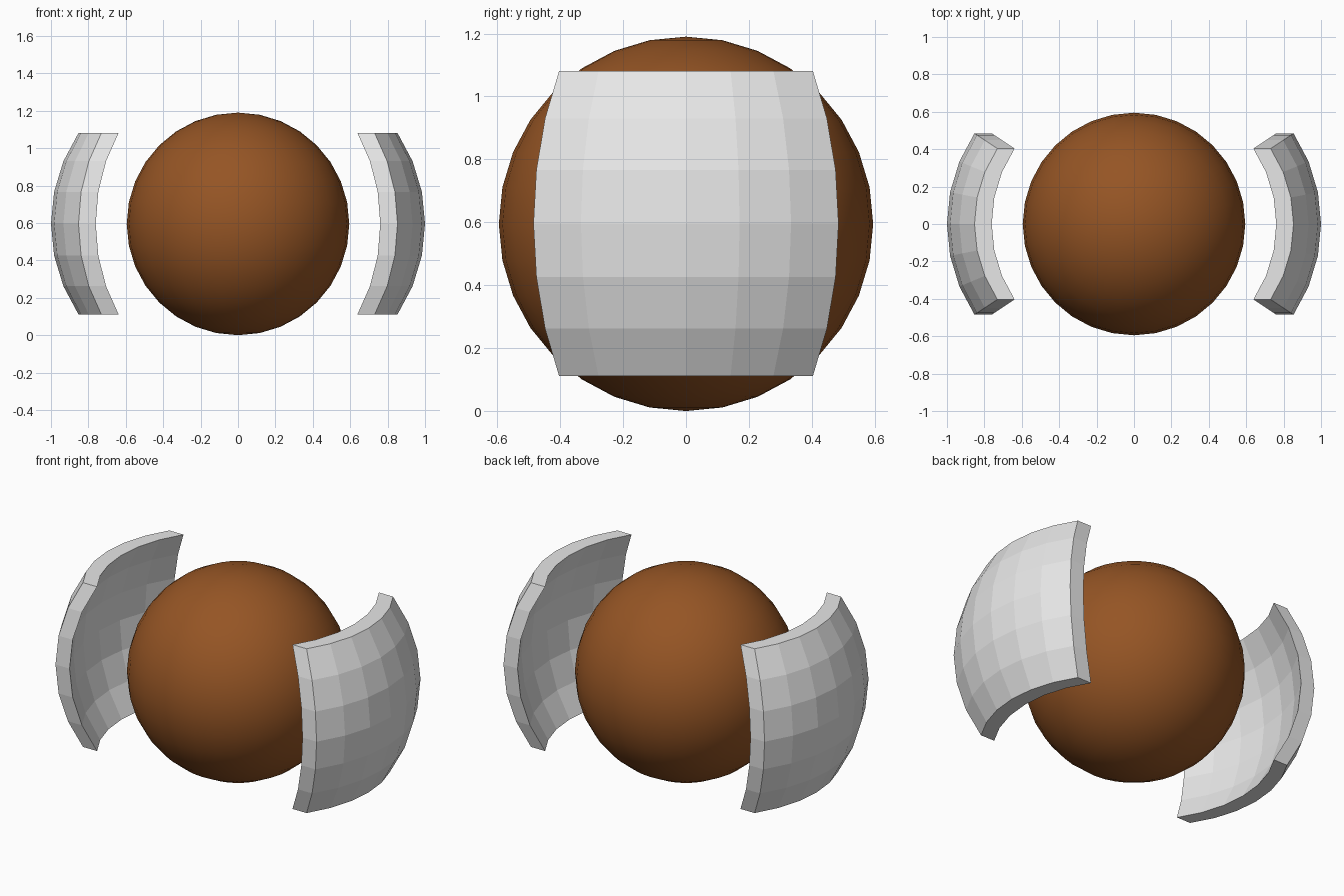
import bpy, bmesh, math

if "Cube" in bpy.data.objects:
    bpy.data.objects.remove(bpy.data.objects["Cube"])

CZ = 0.596           # height of the common centre
STEP = math.radians(11.25)


def material(name, rgb):
    m = bpy.data.materials.new(name)
    m.diffuse_color = (*rgb, 1)
    m.use_nodes = True
    m.node_tree.nodes["Principled BSDF"].inputs["Base Color"].default_value = m.diffuse_color
    return m


brown = material("brown", (0.30, 0.09, 0.018))
grey = material("light grey", (0.8, 0.8, 0.8))

# Central smooth ball
bpy.ops.mesh.primitive_uv_sphere_add(segments=32, ring_count=16, radius=0.595,
                                     location=(0, 0, CZ - 0.001))
ball = bpy.context.object
ball.name = "ball"
ball.data.materials.append(brown)
bpy.ops.object.shade_smooth()


# Side panel: 6 x 6 faceted patch of a sphere, thickened straight along x
def side_panel(name, side, radius=0.873, depth=0.092):
    bm = bmesh.new()
    offset = 1.0 - radius
    grid = []
    for i in range(-3, 4):
        lat = i * STEP
        row = []
        for j in range(-3, 4):
            lon = j * STEP
            row.append(bm.verts.new((
                side * (offset + radius * math.cos(lat) * math.cos(lon)),
                radius * math.cos(lat) * math.sin(lon),
                CZ + radius * math.sin(lat))))
        grid.append(row)
    for i in range(6):
        for j in range(6):
            bm.faces.new((grid[i][j], grid[i][j + 1],
                          grid[i + 1][j + 1], grid[i + 1][j]))
    ext = bmesh.ops.extrude_face_region(bm, geom=bm.faces[:], use_keep_orig=True)
    moved = [g for g in ext["geom"] if isinstance(g, bmesh.types.BMVert)]
    bmesh.ops.translate(bm, verts=moved, vec=(-side * depth, 0, 0))
    bmesh.ops.recalc_face_normals(bm, faces=bm.faces[:])
    me = bpy.data.meshes.new(name)
    bm.to_mesh(me)
    bm.free()
    me.materials.append(grey)
    bpy.context.collection.objects.link(bpy.data.objects.new(name, me))


side_panel("right_panel", 1)
side_panel("left_panel", -1)
